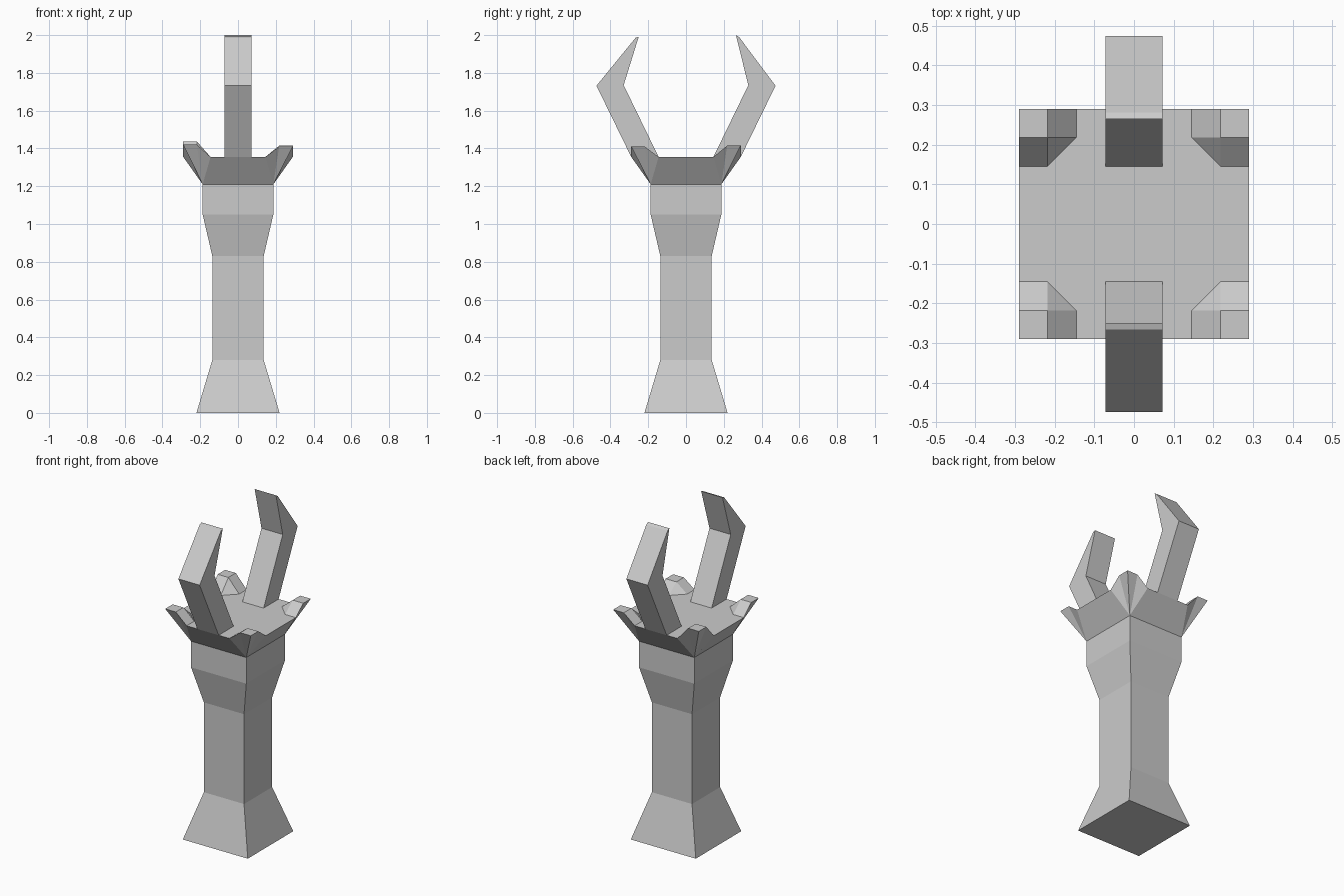
import bpy, bmesh

if "Cube" in bpy.data.objects:
    bpy.data.objects.remove(bpy.data.objects["Cube"])

Z_NECK, Z_RIM = 1.21, 1.355       # start of the flare, flat top
A, B, C, N = 0.145, 0.218, 0.29, 0.187


def finish(bm, name):
    bmesh.ops.remove_doubles(bm, verts=bm.verts, dist=0.0005)
    bmesh.ops.recalc_face_normals(bm, faces=bm.faces)
    mesh = bpy.data.meshes.new(name)
    bm.to_mesh(mesh)
    bm.free()
    obj = bpy.data.objects.new(name, mesh)
    bpy.context.collection.objects.link(obj)
    return obj


def face(bm, *pts):
    bm.faces.new([bm.verts.new(p) for p in pts])


def square(h, z):
    return [(-h, -h, z), (h, -h, z), (h, h, z), (-h, h, z)]


bm = bmesh.new()

# square shaft: half width and height of each ring
profile = [(0.22, 0), (0.136, 0.28), (0.136, 0.83), (N, 1.05), (N, Z_NECK)]
rings = [square(h, z) for h, z in profile]
face(bm, *rings[0])
for lo, hi in zip(rings, rings[1:]):
    for i in range(4):
        j = (i + 1) % 4
        face(bm, lo[i], lo[j], hi[j], hi[i])

# flared crown: a raised claw at each corner, of slightly uneven height
plate = []
corners = [(1, 1, 1.415), (-1, 1, 1.437), (-1, -1, 1.42), (1, -1, 1.41)]
for sx, sy, top in corners:
    def p(x, y, z):
        return (sx * x, sy * y, z)
    neck = p(N, N, Z_NECK)
    x0, x1 = p(A, C, Z_RIM), p(A, B, Z_RIM)
    y0, y1 = p(C, A, Z_RIM), p(B, A, Z_RIM)
    tx, tc, ty, ti = p(B, C, top), p(C, C, top), p(C, B, top), p(B, B, top)
    fan = [x0, tx, tc, ty, y0]
    for a, b in zip(fan, fan[1:]):
        face(bm, neck, a, b)
    face(bm, tx, tc, ty, ti)
    face(bm, x0, tx, ti, x1)
    face(bm, y0, ty, ti, y1)
    face(bm, x1, ti, y1)
    rim = [y0, y1, x1, x0]
    plate += rim if sx * sy > 0 else rim[::-1]

# flare sides and flat top plate
for s in (-1, 1):
    face(bm, (-N, s * N, Z_NECK), (N, s * N, Z_NECK), (A, s * C, Z_RIM), (-A, s * C, Z_RIM))
    face(bm, (s * N, -N, Z_NECK), (s * N, N, Z_NECK), (s * C, A, Z_RIM), (s * C, -A, Z_RIM))
face(bm, *plate)
finish(bm, "column")


# bent prongs, front and back
def prong(name, side, tip):
    outline = [(A, Z_RIM), (C, Z_RIM), (0.474, 1.732)] + tip + [(0.33, 1.735)]
    w = 0.072
    bm = bmesh.new()
    left, right = ([(x, side * y, z) for y, z in outline] for x in (-w, w))
    face(bm, *left)
    face(bm, *right)
    for i in range(len(outline)):
        j = (i + 1) % len(outline)
        face(bm, left[i], left[j], right[j], right[i])
    finish(bm, name)


prong("back_prong", 1, [(0.281, 1.99), (0.264, 2.0)])
prong("front_prong", -1, [(0.266, 1.987), (0.25, 1.992)])
